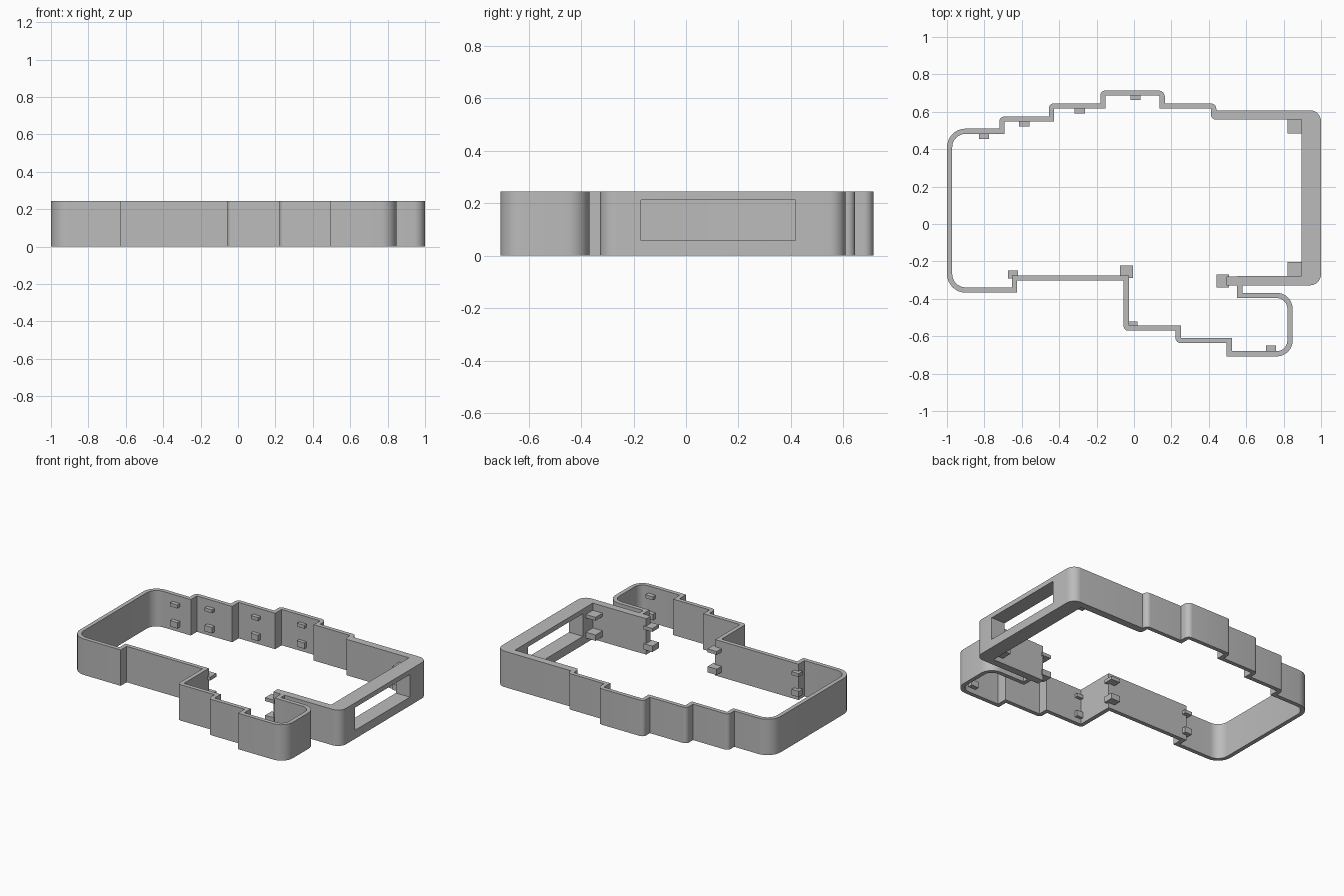
import bpy, bmesh, math
from mathutils import Vector

if "Cube" in bpy.data.objects:
    bpy.data.objects.remove(bpy.data.objects["Cube"], do_unlink=True)

HEIGHT = 0.244
THIN = 0.028
THICK = 0.05
SEGMENTS = 8

grey = bpy.data.materials.new("plain grey")
grey.use_nodes = True
colour = (0.5, 0.5, 0.5, 1)
grey.diffuse_color = colour
grey.node_tree.nodes["Principled BSDF"].inputs["Base Color"].default_value = colour


def add_object(name, bm):
    mesh = bpy.data.meshes.new(name)
    bm.to_mesh(mesh)
    bm.free()
    mesh.materials.append(grey)
    obj = bpy.data.objects.new(name, mesh)
    bpy.context.collection.objects.link(obj)
    return obj


def add_box(name, x0, x1, y0, y1, z0, z1):
    bm = bmesh.new()
    bmesh.ops.create_cube(bm, size=1)
    bmesh.ops.scale(bm, vec=(x1 - x0, y1 - y0, z1 - z0), verts=bm.verts)
    bmesh.ops.translate(bm, vec=((x0 + x1) / 2, (y0 + y1) / 2, (z0 + z1) / 2), verts=bm.verts)
    return add_object(name, bm)


def round_corner(corner, arrive, leave, radius):
    """Points of a quarter arc between two square edges."""
    centre = corner + (leave - arrive) * radius
    points = []
    for i in range(SEGMENTS + 1):
        a = math.pi / 2 * i / SEGMENTS
        points.append(centre - leave * radius * math.cos(a) + arrive * radius * math.sin(a))
    return points


# Outer outline, clockwise: x, y, corner radius, thickness of the wall that follows
outline = [
    (-1, 0.51, 0.1, THIN), (-0.72, 0.51, 0, THIN),
    (-0.72, 0.575, 0.028, THIN), (-0.455, 0.575, 0, THIN),
    (-0.455, 0.645, 0.028, THIN), (-0.18, 0.645, 0, THIN),
    (-0.18, 0.714, 0.028, THIN), (0.165, 0.714, 0.035, THIN),
    (0.165, 0.645, 0, THIN), (0.44, 0.645, 0.03, THIN),
    (0.44, 0.608, 0, THICK), (1, 0.608, 0.06, 0.105),
    (1, -0.328, 0.06, THICK), (0.58, -0.328, 0, THIN),
    (0.58, -0.368, 0, THIN), (0.848, -0.368, 0.085, THIN),
    (0.848, -0.708, 0.085, THIN), (0.495, -0.708, 0, THIN),
    (0.495, -0.637, 0, THIN), (0.222, -0.637, 0.028, THIN),
    (0.222, -0.57, 0, THIN), (-0.055, -0.57, 0.022, THIN),
    (-0.055, -0.303, 0, THIN), (-0.625, -0.303, 0, THIN),
    (-0.625, -0.367, 0, THIN), (-1, -0.367, 0.1, THIN),
]

# Stepped perimeter wall
outer, inner = [], []
count = len(outline)
for i, (x, y, radius, thickness) in enumerate(outline):
    before, after = outline[i - 1], outline[(i + 1) % count]
    corner = Vector((x, y))
    arrive = (corner - Vector(before[:2])).normalized()
    leave = (Vector(after[:2]) - corner).normalized()
    inward = Vector((arrive.y, -arrive.x)) * before[3] + Vector((leave.y, -leave.x)) * thickness
    inner_radius = max(radius - max(thickness, before[3]), 0)
    if thickness == THICK and radius == 0:
        inner_radius = 0.025 if y > 0 else 0
    outer += round_corner(corner, arrive, leave, radius)
    inner += round_corner(corner + inward, arrive, leave, inner_radius)

bm = bmesh.new()
loops = [[bm.verts.new((p.x, p.y, z)) for p in path]
         for path, z in ((outer, 0), (outer, HEIGHT), (inner, HEIGHT), (inner, 0))]
for k in range(4):
    a, b = loops[k], loops[(k + 1) % 4]
    for i in range(len(a)):
        j = (i + 1) % len(a)
        bm.faces.new((a[i], a[j], b[j], b[i]))
bmesh.ops.remove_doubles(bm, verts=bm.verts, dist=0.0001)
bmesh.ops.recalc_face_normals(bm, faces=bm.faces)
wall = add_object("perimeter_wall", bm)

# Rectangular window through the thick end wall
cutter = add_box("window_cutter", 0.85, 1.1, -0.172, 0.418, 0.058, 0.212)
cutter.hide_render = True
cut = wall.modifiers.new("window", 'BOOLEAN')
cut.operation = 'DIFFERENCE'
cut.solver = 'EXACT'
cut.object = cutter
bpy.context.view_layer.objects.active = wall
wall.select_set(True)
bpy.ops.object.modifier_apply(modifier=cut.name)
bpy.data.objects.remove(cutter, do_unlink=True)
bpy.ops.object.shade_smooth_by_angle(angle=math.radians(30))

# Free end of the thick front wall
add_box("wall_stub", 0.495, 0.552, -0.328, -0.28, 0, HEIGHT)

# Pairs of holding tabs: a thick lower ledge and a thin upper clip
tabs = {
    "back_tab_a": (-0.83, -0.775, 0.455, 0.49),
    "back_tab_b": (-0.615, -0.56, 0.52, 0.555),
    "back_tab_c": (-0.317, -0.263, 0.59, 0.625),
    "back_tab_d": (-0.02, 0.035, 0.662, 0.695),
    "back_corner_tab": (0.822, 0.9, 0.485, 0.562),
    "front_corner_tab": (0.822, 0.9, -0.285, -0.203),
    "stub_tab": (0.442, 0.508, -0.34, -0.27),
    "front_step_tab": (-0.673, -0.62, -0.292, -0.248),
    "front_end_tab": (-0.075, -0.006, -0.29, -0.223),
    "lower_step_tab": (-0.03, 0.02, -0.545, -0.52),
    "lower_end_tab": (0.705, 0.76, -0.685, -0.65),
}
for name, area in tabs.items():
    add_box(name + "_ledge", *area, 0.035, 0.075)
    add_box(name + "_clip", *area, 0.172, 0.195)
